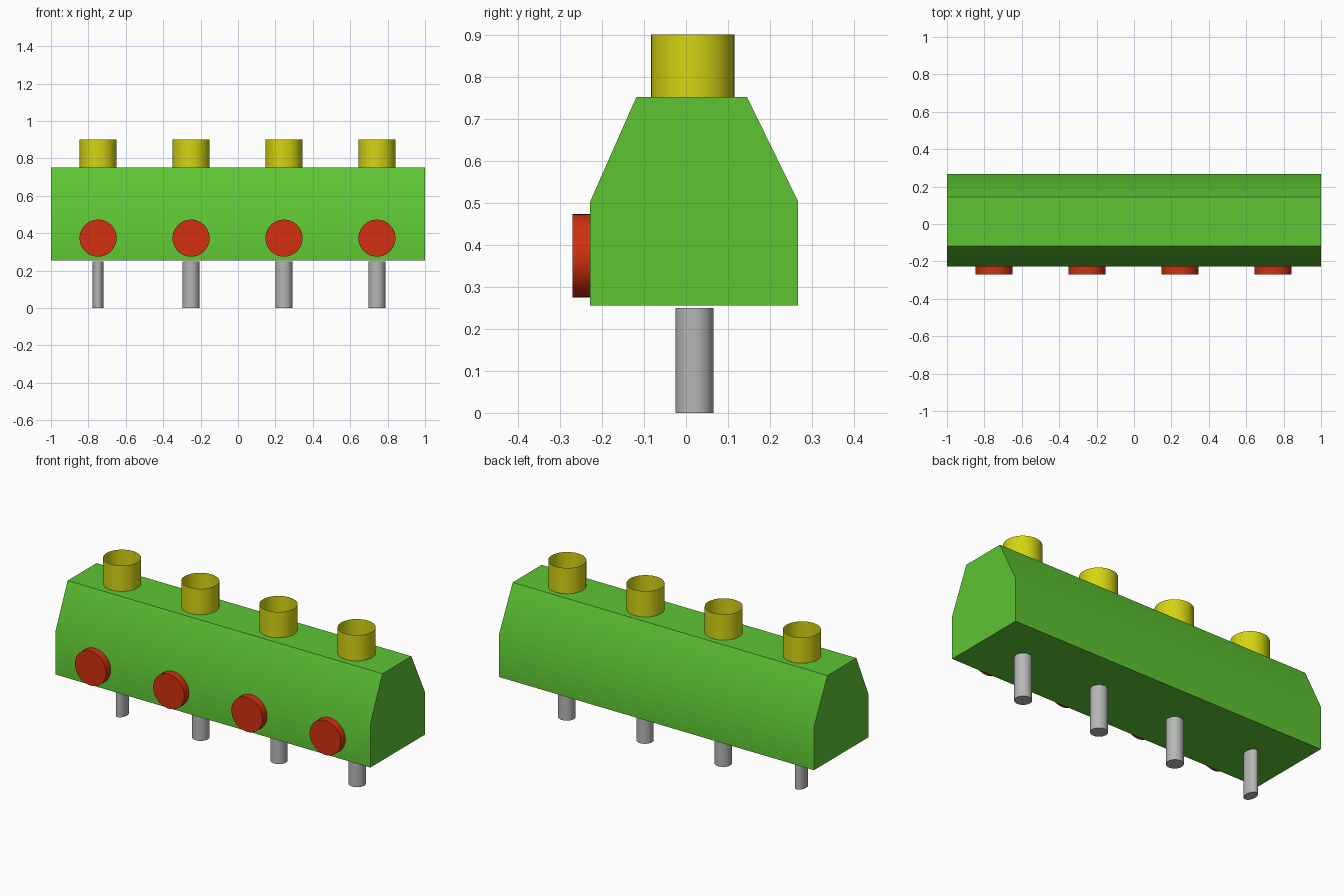
import bpy, bmesh, math
from mathutils import Matrix

cube = bpy.data.objects.get("Cube")
if cube:
    bpy.data.objects.remove(cube, do_unlink=True)


def material(name, rgb):
    m = bpy.data.materials.new(name)
    m.use_nodes = True
    m.diffuse_color = (*rgb, 1)
    m.node_tree.nodes["Principled BSDF"].inputs["Base Color"].default_value = (*rgb, 1)
    return m


GREEN = material("green", (0.11, 0.56, 0.033))
YELLOW = material("yellow", (0.66, 0.66, 0.006))
RED = material("red", (0.64, 0.03, 0.005))
GREY = material("grey", (0.47, 0.47, 0.47))


def finish(name, bm, mat):
    """Turn a bmesh into a smooth-by-angle object with one material."""
    bmesh.ops.recalc_face_normals(bm, faces=bm.faces)
    mesh = bpy.data.meshes.new(name)
    bm.to_mesh(mesh)
    bm.free()
    mesh.materials.append(mat)
    ob = bpy.data.objects.new(name, mesh)
    bpy.context.collection.objects.link(ob)
    bpy.ops.object.select_all(action='DESELECT')
    ob.select_set(True)
    bpy.context.view_layer.objects.active = ob
    bpy.ops.object.shade_smooth_by_angle(angle=math.radians(30))
    return ob


def cylinder(name, mat, centre, radius, depth, caps=True, along_y=False):
    bm = bmesh.new()
    rot = Matrix.Rotation(math.pi / 2, 4, 'X') if along_y else Matrix()
    bmesh.ops.create_cone(bm, cap_ends=caps, segments=48, radius1=radius,
                          radius2=radius, depth=depth, matrix=rot)
    ob = finish(name, bm, mat)
    ob.location = centre
    return ob


# Terminal block body: six-sided profile extruded along x
profile = [(-0.228, 0.255), (0.267, 0.255), (0.267, 0.503),
           (0.145, 0.752), (-0.118, 0.752), (-0.228, 0.503)]
bm = bmesh.new()
end = bm.faces.new([bm.verts.new((-1, y, z)) for y, z in profile])
ext = bmesh.ops.extrude_face_region(bm, geom=[end])
bmesh.ops.translate(bm, vec=(2, 0, 0),
                    verts=[v for v in ext["geom"] if isinstance(v, bmesh.types.BMVert)])
finish("body", bm, GREEN)

# Four stations: open sleeve on top, button in front, pin below
for i in range(4):
    x = -0.748 + i * 0.497
    n = i + 1
    cylinder(f"top_sleeve_{n}", YELLOW, (x, 0.016, 0.826), 0.099, 0.148, caps=False)
    cylinder(f"front_button_{n}", RED, (x, -0.248, 0.374), 0.099, 0.044, along_y=True)
    pin = cylinder(f"pin_{n}", GREY, (x, 0.02, 0.125), 0.045, 0.25)
    if i == 0:
        pin.scale.x = 0.64  # the end pin is flattened
